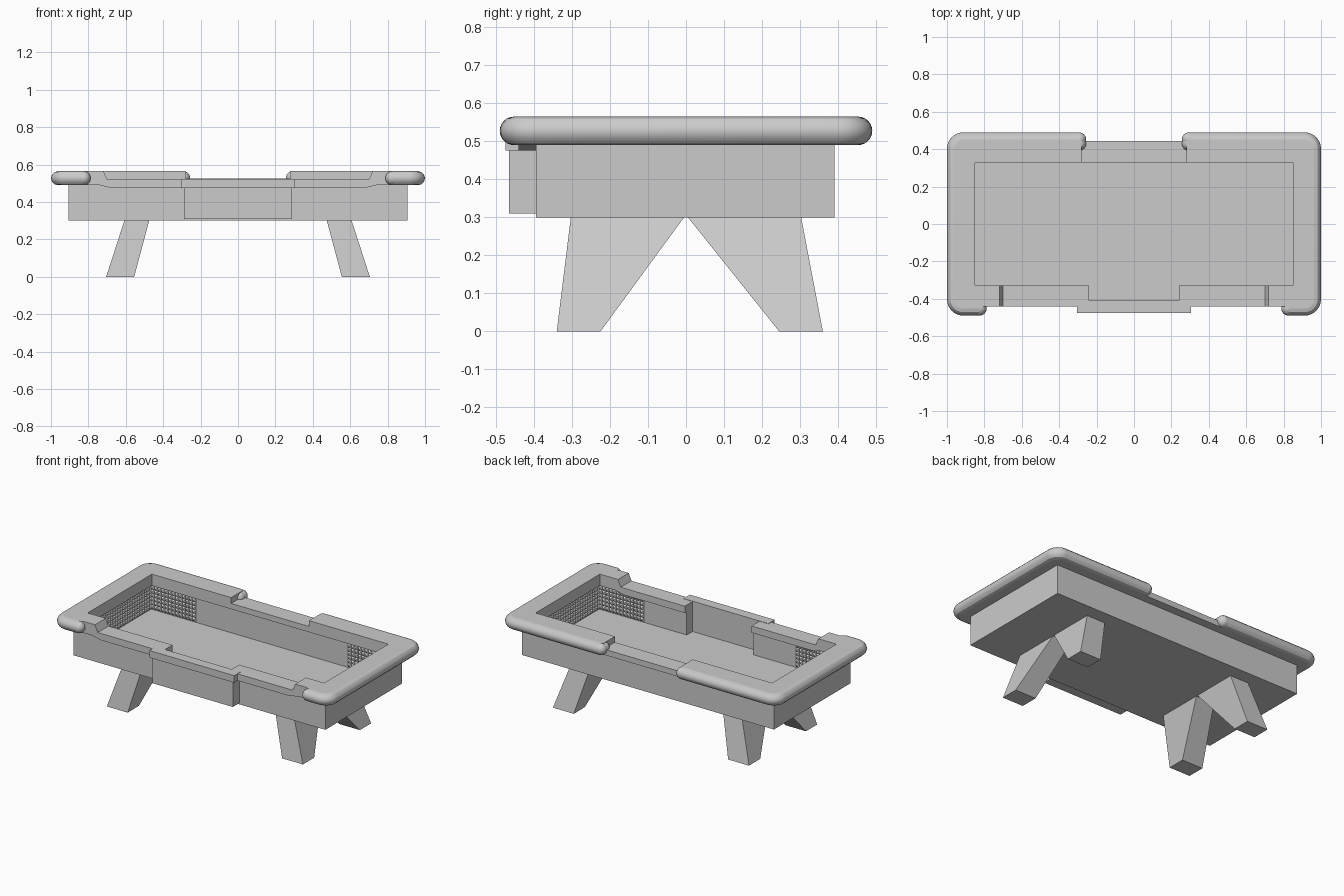
import bpy, bmesh, math
from mathutils import Vector

cube = bpy.data.objects.get("Cube")
if cube:
    bpy.data.objects.remove(cube, do_unlink=True)

grey = bpy.data.materials.new("plain grey")
grey.use_nodes = True
COLOUR = (0.6, 0.6, 0.6, 1)
grey.diffuse_color = COLOUR
for node in grey.node_tree.nodes:
    if node.type == 'BSDF_PRINCIPLED':
        node.inputs["Base Color"].default_value = COLOUR


def finish(name, bm, recalc=True):
    if recalc:
        bmesh.ops.recalc_face_normals(bm, faces=bm.faces)
    mesh = bpy.data.meshes.new(name)
    bm.to_mesh(mesh)
    bm.free()
    mesh.materials.append(grey)
    obj = bpy.data.objects.new(name, mesh)
    bpy.context.collection.objects.link(obj)
    return obj


def prism(name, outline, low, high, upright=False):
    """Extrude an outline along z, or an x-z outline along y if upright."""
    bm = bmesh.new()
    place = (lambda a, b, h: (a, h, b)) if upright else (lambda a, b, h: (a, b, h))
    bottom = [bm.verts.new(place(a, b, low)) for a, b in outline]
    top = [bm.verts.new(place(a, b, high)) for a, b in outline]
    bm.faces.new(bottom)
    bm.faces.new(top)
    n = len(outline)
    for i in range(n):
        j = (i + 1) % n
        bm.faces.new((bottom[i], bottom[j], top[j], top[i]))
    return finish(name, bm)


def rect(x0, x1, y0, y1):
    return [(x0, y0), (x1, y0), (x1, y1), (x0, y1)]


def stepped(x, front, back, bump_x, bump_y):
    """Rectangle with a rectangular bump in the middle of its front side."""
    return [(-x, front), (-bump_x, front), (-bump_x, bump_y), (bump_x, bump_y),
            (bump_x, front), (x, front), (x, back), (-x, back)]


def arc(cx, cy, r, start, end, steps=6):
    angles = [math.radians(start + (end - start) * i / steps) for i in range(steps + 1)]
    return [(cx + r * math.cos(a), cy + r * math.sin(a)) for a in angles]


# Tray: bottom, playing surface and surrounding walls
prism("tray_bottom", rect(-0.905, 0.905, -0.395, 0.39), 0.30, 0.31)
outer = stepped(0.905, -0.395, 0.39, 0.288, -0.465)
inner = stepped(0.87, -0.35, 0.35, 0.24, -0.41)
prism("playing_surface", inner, 0.31, 0.325)
bm = bmesh.new()
loops = [[bm.verts.new((x, y, z)) for x, y in line]
         for line, z in ((outer, 0.31), (outer, 0.49), (inner, 0.49), (inner, 0.31))]
for k in range(4):
    a, b = loops[k], loops[(k + 1) % 4]
    for i in range(8):
        j = (i + 1) % 8
        bm.faces.new((a[i], a[j], b[j], b[i]))
finish("tray_walls", bm)

# Padded rail: flat slab with a round nose on each end of the table
R = 0.0375
NOSE_X, NOSE_Y, RAIL_Z = 1 - R, 0.49 - R, 0.49 + R
CORNER = 0.05
for side, label in ((-1, "right"), (1, "left")):
    bend = (arc(NOSE_X - CORNER, NOSE_Y - CORNER, CORNER, 90, 0)
            + arc(NOSE_X - CORNER, CORNER - NOSE_Y, CORNER, 0, -90))
    path = [(0.293, 0.43), (0.293, NOSE_Y)] + bend + [(0.825, -NOSE_Y)]
    slab = ([(0.28, 0.33), (0.28, NOSE_Y)] + bend
            + [(0.825, -NOSE_Y), (0.80, -0.44), (0.72, -0.44), (0.72, -0.33),
               (0.85, -0.33), (0.85, 0.33)])
    prism(label + "_rail_top", [(side * x, y) for x, y in slab], 0.49, 0.565)

    curve = bpy.data.curves.new(label + "_rail_nose", 'CURVE')
    curve.dimensions = '3D'
    curve.bevel_depth = R
    curve.bevel_resolution = 4
    spline = curve.splines.new('POLY')
    run = path[1:]
    spline.points.add(len(run) - 1)
    for point, (x, y) in zip(spline.points, run):
        point.co = (side * x, y, RAIL_Z, 1)
    curve.materials.append(grey)
    nose = bpy.data.objects.new(label + "_rail_nose", curve)
    bpy.context.collection.objects.link(nose)
    bpy.ops.object.select_all(action='DESELECT')
    nose.select_set(True)
    bpy.context.view_layer.objects.active = nose
    bpy.ops.object.convert(target='MESH')
    bpy.ops.object.shade_smooth_by_angle()

    # Rounded ends of the nose
    for tag, (x, y) in (("inner_back", path[0]), ("back", path[1]), ("front", path[-1])):
        bpy.ops.mesh.primitive_uv_sphere_add(segments=16, ring_count=12, radius=R,
                                             location=(side * x, y, RAIL_Z))
        cap = bpy.context.object
        cap.name = label + "_rail_end_" + tag
        cap.data.materials.append(grey)
        bpy.ops.object.shade_smooth_by_angle()

    # Lower front ledge, stepping down from the rail
    ledge = [(0.74, 0.49), (0.72, 0.565), (0.70, 0.52), (0.24, 0.52),
             (0.24, 0.476), (0.68, 0.476)]
    prism(label + "_front_ledge", [(side * x, z) for x, z in ledge], -0.44, -0.33, True)

# Dealer ledge over the front bump, and the low ledge in the back gap
prism("middle_front_ledge", rect(-0.305, 0.305, -0.475, -0.41), 0.476, 0.522)
prism("back_ledge", rect(-0.285, 0.285, 0.33, 0.445), 0.49, 0.527)

# Pyramid bumpers lining both ends of the tray
bm = bmesh.new()
PITCH = 0.025


def stud_wall(start, along, normal, count, rows=6):
    along, normal, up = Vector(along), Vector(normal), Vector((0, 0, 1))
    for i in range(count):
        for j in range(rows):
            c = Vector(start) + along * PITCH * (i + 0.5) + up * PITCH * (j + 0.5)
            h = PITCH / 2
            base = [c + along * h * u + up * h * v
                    for u, v in ((-1, -1), (1, -1), (1, 1), (-1, 1))]
            ring = [bm.verts.new(p) for p in base]
            tip = bm.verts.new(c + normal * 0.017)
            for k in range(4):
                bm.faces.new((ring[k], ring[(k + 1) % 4], tip))
            bm.faces.new(ring[::-1])


for s in (-1, 1):
    stud_wall((s * 0.869, -0.35, 0.33), (0, 1, 0), (-s, 0, 0), 28)
    for t in (-1, 1):
        stud_wall((s * 0.87, t * 0.349, 0.33), (-s, 0, 0), (0, -t, 0), 13)
finish("pyramid_bumpers", bm)

# Splayed, tapering legs that meet under the middle of the tray
for s, side in ((-1, "right"), (1, "left")):
    for t, end in ((-1, "front"), (1, "back")):
        shift = 0.0 if t < 0 else 0.02
        foot = rect(0.555, 0.705, 0.225 + shift, 0.34 + shift)
        head = rect(0.475, 0.608, 0.005, 0.303)
        bm = bmesh.new()
        low = [bm.verts.new((s * x, t * y, 0)) for x, y in foot]
        high = [bm.verts.new((s * x, t * y, 0.30)) for x, y in head]
        bm.faces.new(low)
        bm.faces.new(high)
        for i in range(4):
            j = (i + 1) % 4
            bm.faces.new((low[i], low[j], high[j], high[i]))
        finish(end + "_" + side + "_leg", bm)
